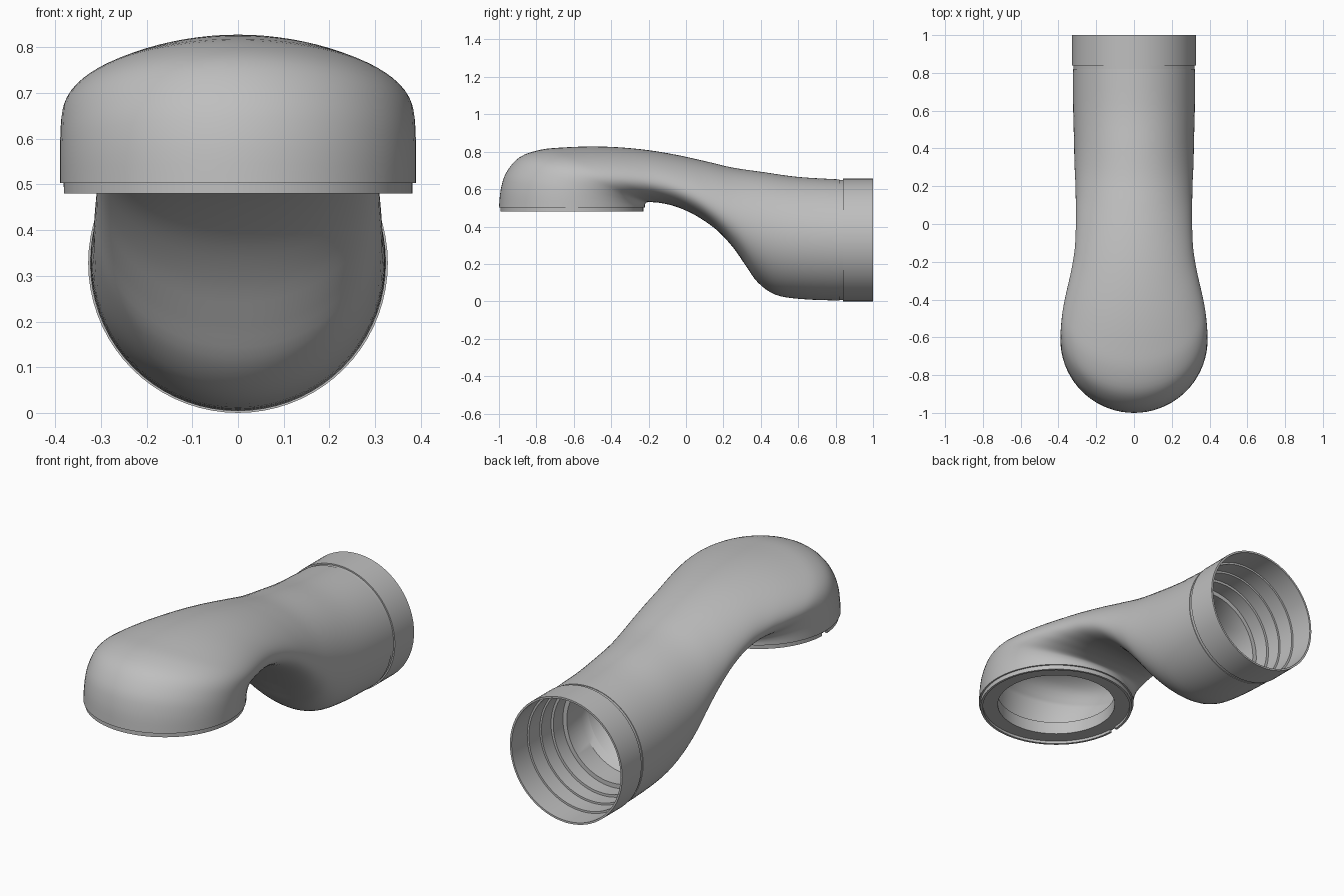
import bpy, bmesh, math
from mathutils import Vector

SEGMENTS = 72
HEAD_Y = -0.61     # axis of the round downward opening
SOCKET_Z = 0.328   # axis of the round rear opening

cube = bpy.data.objects.get("Cube")
if cube:
    bpy.data.objects.remove(cube, do_unlink=True)

grey = bpy.data.materials.new("light grey plastic")
grey.use_nodes = True
colour = (0.52, 0.52, 0.52, 1)
grey.diffuse_color = colour
grey.node_tree.nodes["Principled BSDF"].inputs["Base Color"].default_value = colour


# A station is one cross-section: upper point (y, z), lower point (y, z), half width
def head_station(radius, z):
    return (HEAD_Y - radius, z, HEAD_Y + radius, z, radius)


def socket_station(radius, y):
    return (y, SOCKET_Z + radius, y, SOCKET_Z - radius, radius)


def inset(station, amount):
    """Shrink a cross-section evenly towards its centre."""
    upper, lower = Vector(station[0:2]), Vector(station[2:4])
    step = (lower - upper).normalized() * amount
    return (*(upper + step), *(lower - step), station[4] - amount)


def smooth_path(stations, steps=4):
    """Pass a smooth curve through the stations."""
    result = []
    last = len(stations) - 1
    for i in range(last):
        a, b, c, d = (Vector(stations[min(max(k, 0), last)])
                      for k in (i - 1, i, i + 1, i + 2))
        for s in range(steps):
            t = s / steps
            result.append(b + (c - a) * t / 2
                          + (a * 2 - b * 5 + c * 4 - d) * t * t / 2
                          + (b * 3 - a - c * 3 + d) * t ** 3 / 2)
    result.append(Vector(stations[last]))
    return result


def loft(name, stations, closed=False):
    """Skin a series of elliptical cross-sections."""
    bm = bmesh.new()
    rings = []
    for ty, tz, by, bz, width in stations:
        ring = []
        for k in range(SEGMENTS):
            angle = math.tau * k / SEGMENTS
            c = math.cos(angle) / 2
            ring.append(bm.verts.new((width * math.sin(angle),
                                      (ty + by) / 2 + c * (ty - by),
                                      (tz + bz) / 2 + c * (tz - bz))))
        rings.append(ring)
    pairs = list(zip(rings, rings[1:]))
    if closed:
        pairs.append((rings[-1], rings[0]))
    for first, second in pairs:
        for k in range(SEGMENTS):
            n = (k + 1) % SEGMENTS
            bm.faces.new((first[k], first[n], second[n], second[k]))
    bmesh.ops.recalc_face_normals(bm, faces=bm.faces)
    mesh = bpy.data.meshes.new(name)
    bm.to_mesh(mesh)
    bm.free()
    mesh.materials.append(grey)
    obj = bpy.data.objects.new(name, mesh)
    bpy.context.collection.objects.link(obj)
    return obj


def smooth(obj):
    bpy.ops.object.select_all(action='DESELECT')
    obj.select_set(True)
    bpy.context.view_layer.objects.active = obj
    bpy.ops.object.shade_smooth_by_angle(angle=math.radians(30))


# Bent pipe, from the rear socket to the downward head
pipe = [
    socket_station(0.324, 0.82),
    (0.60, 0.665, 0.62, 0.012, 0.322),
    (0.42, 0.69, 0.48, 0.035, 0.318),
    (0.25, 0.715, 0.385, 0.10, 0.315),
    (0.10, 0.75, 0.32, 0.19, 0.31),
    (-0.05, 0.783, 0.25, 0.29, 0.308),
    (-0.20, 0.808, 0.16, 0.385, 0.308),
    (-0.35, 0.823, 0.05, 0.46, 0.315),
    (-0.50, 0.828, -0.05, 0.505, 0.335),
    (-0.65, 0.823, -0.13, 0.525, 0.36),
    (-0.78, 0.81, -0.18, 0.53, 0.378),
    (-0.89, 0.77, -0.205, 0.53, 0.386),
    (-0.96, 0.69, -0.215, 0.525, 0.389),
    (-0.99, 0.60, -0.22, 0.515, 0.39),
    head_station(0.39, 0.503),
]

# Outer skin with a turned-in lower edge
smooth(loft("outer_pipe", smooth_path(pipe) + [head_station(0.375, 0.503)]))

# Flat underside flange, throat and inner skin
inner = [inset(s, 0.06) for s in pipe[2:13]]
inner.reverse()
throat = [head_station(r, z) for r, z in
          ((0.376, 0.494), (0.295, 0.494), (0.295, 0.56), (0.31, 0.56))]
smooth(loft("inner_pipe", throat + smooth_path(inner)))

# Stepped inside of the rear socket
steps = ((0.262, 0.50), (0.262, 0.62), (0.285, 0.62), (0.285, 0.70),
         (0.298, 0.70), (0.298, 0.78), (0.308, 0.78), (0.308, 0.87),
         (0.318, 0.87), (0.318, 0.90))
smooth(loft("socket_steps", [inner and inset(pipe[2], 0.06)]
            + [socket_station(r, y) for r, y in steps]))

# Rear collar and the narrow groove in front of it
smooth(loft("rear_collar", [socket_station(r, y) for r, y in
            ((0.328, 0.84), (0.328, 1), (0.318, 1), (0.318, 0.84))], closed=True))
smooth(loft("collar_groove", [socket_station(r, y) for r, y in
            ((0.324, 0.82), (0.321, 0.82), (0.321, 0.84), (0.328, 0.84))]))

# Thin lip under the head, with a small notch at one side
lip = loft("head_lip", [head_station(r, z) for r, z in
           ((0.382, 0.506), (0.382, 0.48), (0.37, 0.48), (0.37, 0.506))], closed=True)
bpy.ops.mesh.primitive_cube_add(size=1, location=(-0.38, HEAD_Y, 0.48))
cutter = bpy.context.object
cutter.name = "notch_cutter"
cutter.scale = (0.08, 0.04, 0.03)
cutter.hide_render = True
cut = lip.modifiers.new("notch", 'BOOLEAN')
cut.operation = 'DIFFERENCE'
cut.object = cutter
bpy.context.view_layer.objects.active = lip
bpy.ops.object.modifier_apply(modifier=cut.name)
bpy.data.objects.remove(cutter, do_unlink=True)
smooth(lip)
